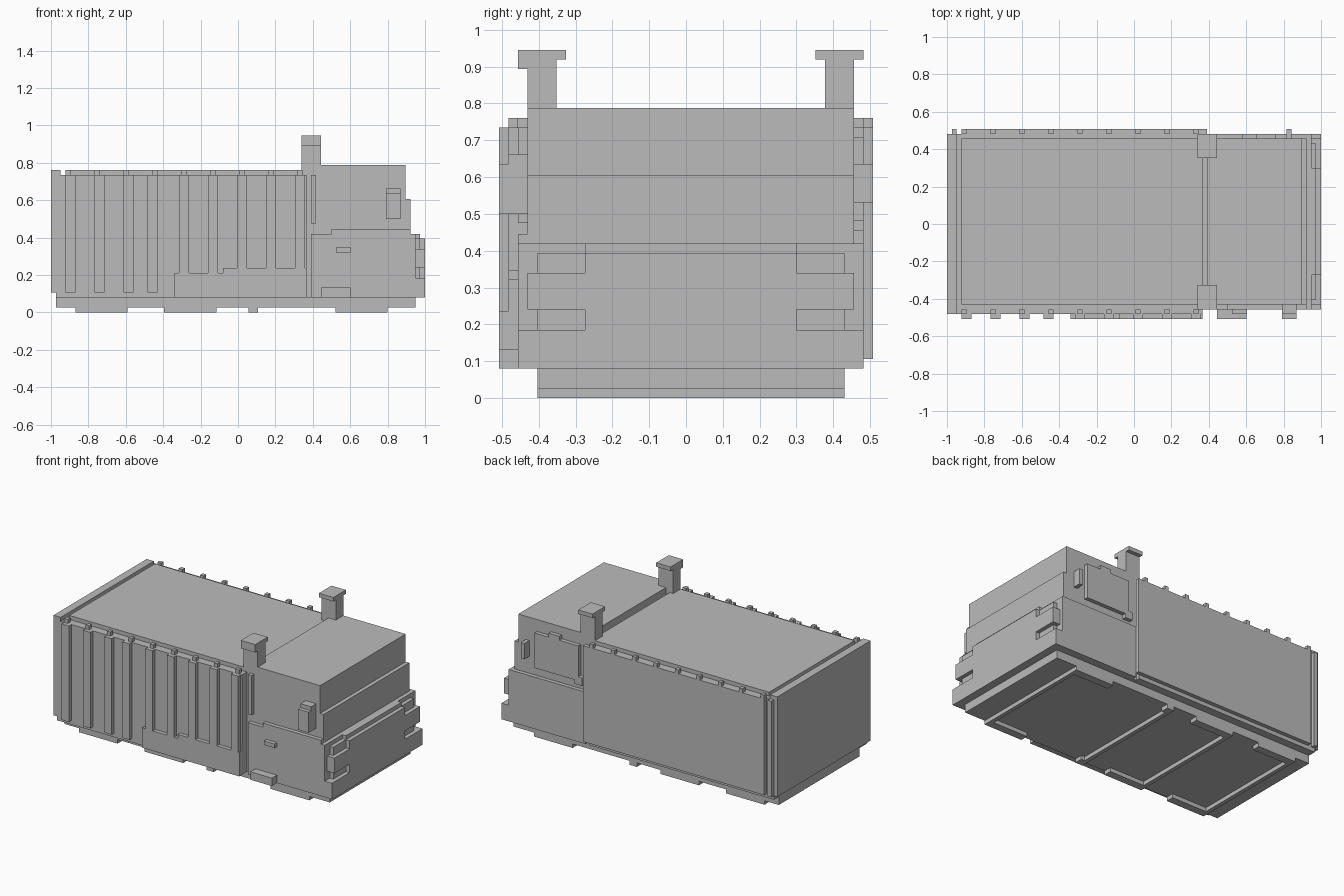
import bpy
import bmesh
from mathutils import Vector

if "Cube" in bpy.data.objects:
    bpy.data.objects.remove(bpy.data.objects["Cube"], do_unlink=True)

LIGHT_GREY = (0.5, 0.5, 0.5, 1)
grey = bpy.data.materials.new("light_grey")
grey.use_nodes = True
grey.diffuse_color = LIGHT_GREY
grey.node_tree.nodes["Principled BSDF"].inputs["Base Color"].default_value = LIGHT_GREY

# Common thickness and offsets
STEP = 0.026
MIDDLE = STEP / 2

# Heights
CHASSIS_TOP = 0.08
SILL = CHASSIS_TOP + STEP
BELT = 0.42
SHOULDER = 0.605
EAVE = 0.735
ROOF = EAVE + STEP
CAB_ROOF = ROOF + STEP
STACK_TOP = 0.945

# Positions along the length
TAIL = -1
CARGO_START = TAIL + 3 * STEP
CARGO_END = 0.365
CAB_START = CARGO_END + STEP
NOSE = 1
CAB_FRONT = NOSE - 2 * STEP
STACK = 0.34

# Half widths, counted outward from the chassis
CHASSIS_SIDE = 0.417
CAB_SIDE = CHASSIS_SIDE + STEP
WALL = CAB_SIDE + STEP
FITTING = WALL + STEP


def box(name, x, y, z):
    """Add one box that fills the three given ranges."""
    low = Vector((x[0], y[0], z[0]))
    high = Vector((x[1], y[1], z[1]))
    bm = bmesh.new()
    bmesh.ops.create_cube(bm, size=1)
    for vert in bm.verts:
        vert.co = (low + high) / 2 + vert.co * (high - low)
    mesh = bpy.data.meshes.new(name)
    bm.to_mesh(mesh)
    bm.free()
    mesh.materials.append(grey)
    obj = bpy.data.objects.new(name, mesh)
    bpy.context.collection.objects.link(obj)


def span(start, length=STEP):
    return (start, start + length)


def across(half):
    return (MIDDLE - half, MIDDLE + half)


def front(inner, outer):
    return (MIDDLE - outer, MIDDLE - inner)


def back(inner, outer):
    return (MIDDLE + inner, MIDDLE + outer)


# Cargo box, roof and panels
cargo = (CARGO_START, CARGO_END)
cargo_width = (MIDDLE - WALL - STEP, MIDDLE + WALL)
rib_depth = span(cargo_width[0] - STEP)
box("cargo_box", (TAIL + STEP, CARGO_END), cargo_width, (CHASSIS_TOP, EAVE))
box("cargo_roof", cargo, across(CAB_SIDE), (EAVE, ROOF))
box("end_panel", span(TAIL, 2 * STEP), cargo_width, (SILL, ROOF))
box("back_panel", (CARGO_START, CAB_START), back(WALL, FITTING), (SILL, EAVE))
box("back_corner_post", span(TAIL + STEP), back(WALL, FITTING), (SILL, EAVE))
box("bridge", (CARGO_END, CAB_START), across(CAB_SIDE), (CHASSIS_TOP, EAVE))

# Front skirt, taller towards the cab
SKIRT_TOP = 0.21
box("skirt", (-0.34, CARGO_END), rib_depth, (CHASSIS_TOP, SKIRT_TOP))
box("tall_skirt", (-CHASSIS_TOP, CARGO_END), rib_depth,
    (SKIRT_TOP, SKIRT_TOP + STEP))

# Evenly spaced ribs on the front wall and studs along both roof edges
RIB_PITCH = 0.155
LONG_RIBS = 4
for i in range(9):
    x = CARGO_START + i * RIB_PITCH
    is_long = i < LONG_RIBS
    rib_start = x if is_long else x - STEP / 2
    if i == LONG_RIBS - 1:
        rib_start -= STEP
    box("wall_rib", span(rib_start, 2 * STEP), rib_depth,
        (SILL if is_long else SKIRT_TOP, EAVE))
    box("front_roof_stud", span(x), span(cargo_width[0]), (EAVE, ROOF))
    box("back_roof_stud", span(x), back(WALL, FITTING), (EAVE, ROOF))

# Cab, stepping back towards the roof
cab_back_face = back(CAB_SIDE, WALL)
cab_front_face = front(CAB_SIDE, WALL)
box("cab_top", (CAB_START, CAB_FRONT - 2 * STEP), across(CAB_SIDE), (SHOULDER, CAB_ROOF))
box("cab_middle", (CAB_START, CAB_FRONT - STEP), across(CAB_SIDE), (BELT, SHOULDER))
box("cab_base", (CAB_START, CAB_FRONT), across(WALL), (CHASSIS_TOP, BELT))
box("cab_ledge", (0.5, CAB_FRONT - STEP), cab_front_face, span(BELT))
box("cab_pillar", span(CAB_START), cab_front_face, (0.475, EAVE))

# Nose: bumper, grille and headlights, leaving corner pockets open
LIGHT_LOW, LIGHT_HIGH = 0.24, 0.34
BUMPER_TOP = 0.185
GRILLE_SIDE = 0.287
GRILLE_TOP = BELT - STEP
box("bumper", (CAB_FRONT, NOSE), across(WALL), (CHASSIS_TOP, BUMPER_TOP))
box("grille", (CAB_FRONT, NOSE), across(GRILLE_SIDE), (BUMPER_TOP, GRILLE_TOP))
box("pocket_backing", span(CAB_FRONT), across(CHASSIS_SIDE), (BUMPER_TOP, GRILLE_TOP))
box("grille_lip", span(CAB_FRONT), across(GRILLE_SIDE), (GRILLE_TOP, BELT))
for side, place in (("front", front), ("back", back)):
    box(side + "_headlight", (CAB_FRONT, NOSE), place(GRILLE_SIDE, CAB_SIDE),
        (LIGHT_LOW, LIGHT_HIGH))

# Door handle, step and mirrors
box("door_handle", span(0.525, 3 * STEP), front(WALL, WALL + STEP), span(0.32))
box("cab_step", span(0.445, 6 * STEP), front(WALL, FITTING + STEP),
    span(CHASSIS_TOP, 2 * STEP))
mirror_x = span(0.79, 3 * STEP)
MIRROR_TOP = 0.635
box("front_mirror", mirror_x, front(CAB_SIDE, FITTING + STEP), (0.5, MIRROR_TOP))
box("front_mirror_arm", mirror_x, front(CAB_SIDE, FITTING), span(MIRROR_TOP))
box("back_mirror", span(mirror_x[0] + STEP), back(CAB_SIDE, FITTING),
    (MIRROR_TOP - 4 * STEP, MIRROR_TOP))

# Raised window panel with a top tab and a lower catch
WINDOW_LOW = 0.48
window_start = CAB_START + 2 * STEP
window_top = EAVE - STEP
box("window_panel", (window_start, 0.76), cab_back_face, (WINDOW_LOW, window_top))
box("window_tab", span(0.58, 3 * STEP), cab_back_face, span(window_top))
box("window_catch", span(window_start - STEP, 2 * STEP), cab_back_face,
    span(WINDOW_LOW - STEP, 2 * STEP))

# Exhaust stacks with overhanging caps
POST_INNER = CHASSIS_SIDE - 2 * STEP
stack_x = span(STACK, 4 * STEP)
for side, place in (("front", front), ("back", back)):
    box(side + "_exhaust_post", stack_x, place(POST_INNER, CAB_SIDE),
        (EAVE, STACK_TOP - STEP))
    box(side + "_exhaust_cap", stack_x, place(POST_INNER - STEP, WALL),
        (STACK_TOP - STEP, STACK_TOP))
box("front_cap_lip", stack_x, cab_front_face, span(STACK_TOP - 2 * STEP))

# Chassis with edge rails and a cross bar at each rail
box("chassis", (TAIL + STEP, CAB_FRONT), across(CHASSIS_SIDE), (STEP, CHASSIS_TOP))
RAIL = 0.28
for start, length, bar in ((-0.87, RAIL, 0), (-0.395, RAIL, 0),
                           (0.055, 2 * STEP, 0), (0.52, RAIL, RAIL - STEP)):
    for place in (front, back):
        box("under_rail", span(start, length), place(POST_INNER, CHASSIS_SIDE),
            (0, STEP))
    box("cross_bar", span(start + bar), across(POST_INNER), (0, STEP))
